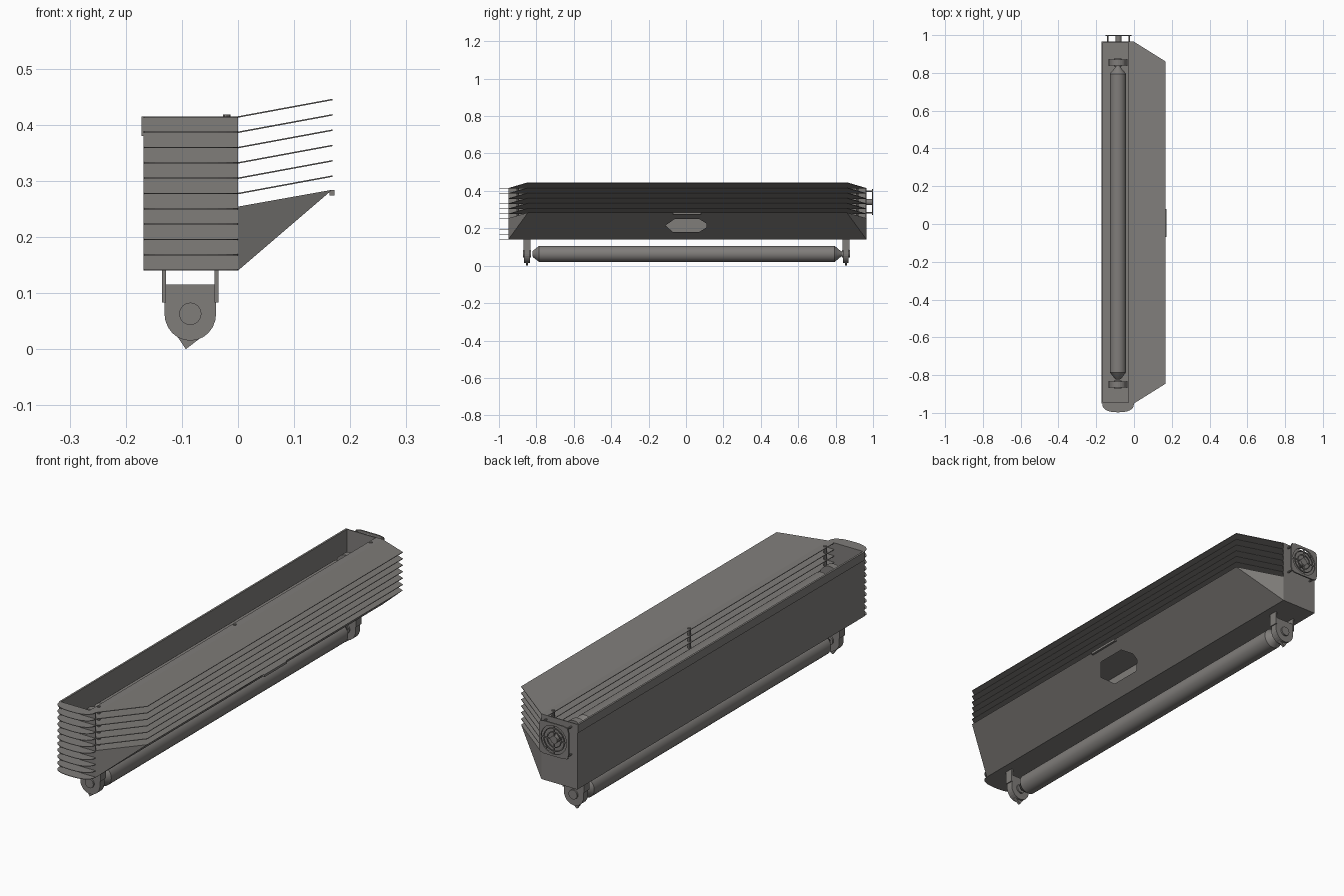
import bpy, bmesh, math
from mathutils import Vector, Matrix

if "Cube" in bpy.data.objects:
    bpy.data.objects.remove(bpy.data.objects["Cube"])

Y0, Y1 = -0.95, 0.965          # body ends
XB, TIP = -0.168, 0.168        # rear wall and louvre tip
Z0, ZM, Z1 = 0.14, 0.254, 0.415
PITCH = 0.0273
TX = -0.085                    # tube axis

grey = bpy.data.materials.new("warm_grey")
grey.diffuse_color = (0.215, 0.205, 0.195, 1)
grey.use_nodes = True
grey.node_tree.nodes["Principled BSDF"].inputs["Base Color"].default_value = grey.diffuse_color


def finish(name, bm, smooth=False):
    bmesh.ops.recalc_face_normals(bm, faces=bm.faces)
    me = bpy.data.meshes.new(name)
    bm.to_mesh(me)
    bm.free()
    me.materials.append(grey)
    ob = bpy.data.objects.new(name, me)
    bpy.context.collection.objects.link(ob)
    if smooth:
        bpy.ops.object.select_all(action='DESELECT')
        ob.select_set(True)
        bpy.context.view_layer.objects.active = ob
        bpy.ops.object.shade_smooth_by_angle(angle=math.radians(35))
    return ob


def box(name, lo, hi):
    lo, hi = Vector(lo), Vector(hi)
    bm = bmesh.new()
    m = Matrix.Translation((lo + hi) / 2) @ Matrix.Diagonal((*(hi - lo), 1))
    bmesh.ops.create_cube(bm, size=1, matrix=m)
    return finish(name, bm)


def prism(name, pts, offset):
    """Extrude a flat outline of 3D points by an offset."""
    bm = bmesh.new()
    f = bm.faces.new([bm.verts.new(p) for p in pts])
    r = bmesh.ops.extrude_face_region(bm, geom=[f])
    bmesh.ops.translate(bm, vec=offset,
                        verts=[v for v in r["geom"] if isinstance(v, bmesh.types.BMVert)])
    if f.is_valid and len(bm.faces) == len(pts) + 1:
        bm.faces.new([v for v in f.verts])
    return finish(name, bm)


def lathe_y(name, cx, cz, profile, n=28):
    """Revolve (y, radius) pairs about a line along y."""
    bm = bmesh.new()
    rings = [[bm.verts.new((cx + r * math.cos(2 * math.pi * i / n), y,
                            cz + r * math.sin(2 * math.pi * i / n))) for i in range(n)]
             for y, r in profile]
    for a, b in zip(rings, rings[1:]):
        for i in range(n):
            j = (i + 1) % n
            bm.faces.new((a[i], a[j], b[j], b[i]))
    bm.faces.new(rings[0])
    bm.faces.new(rings[-1])
    return finish(name, bm, True)


def ring(name, cx, cz, y0, y1, outer, inner, n=32):
    """Flat ring in the xz plane; outer and inner give the radius by angle."""
    bm = bmesh.new()
    loops = []
    for fn, y in ((outer, y0), (outer, y1), (inner, y1), (inner, y0)):
        loops.append([bm.verts.new((cx + fn(t) * math.cos(t), y, cz + fn(t) * math.sin(t)))
                      for t in (2 * math.pi * i / n for i in range(n))])
    for a, b in zip(loops, loops[1:] + loops[:1]):
        for i in range(n):
            j = (i + 1) % n
            bm.faces.new((a[i], a[j], b[j], b[i]))
    return finish(name, bm)


# Trough: lower block, rear wall, end walls, rim strip
box("lower_body", (XB, Y0, Z0), (0, Y1, ZM))
box("rear_wall", (XB, Y0, ZM), (XB + 0.004, Y1, Z1))
box("front_end_wall", (XB, Y0, ZM), (0, Y0 + 0.004, Z1))
box("back_end_wall", (XB, Y1 - 0.004, ZM), (0, Y1, Z1))
box("rear_rim_strip", (XB - 0.004, Y0, 0.38), (XB, Y1, Z1))

# Sloping louvre blades along the right side
for k in range(6):
    z = Z1 - k * PITCH
    plan = [(-0.03, Y0 + 0.005, z), (0, Y0, z), (TIP, Y0 + 0.105, z + 0.031),
            (TIP, Y1 - 0.105, z + 0.031), (0, Y1, z), (-0.03, Y1 - 0.005, z)]
    bm = bmesh.new()
    top = [bm.verts.new(p) for p in plan]
    low = [bm.verts.new((x, y, zz - 0.0025)) for x, y, zz in plan]
    for s in (top, low):
        bm.faces.new((s[0], s[1], s[4], s[5]))
        bm.faces.new((s[1], s[2], s[3], s[4]))
    for i in range(6):
        j = (i + 1) % 6
        bm.faces.new((top[i], top[j], low[j], low[i]))
    finish(f"louvre_blade_{k + 1}", bm)

# Tie rods through the blades
for k, y in enumerate((-0.9, 0.007, 0.915)):
    bm = bmesh.new()
    bmesh.ops.create_cone(bm, cap_ends=True, segments=10, radius1=0.007, radius2=0.007,
                          depth=0.164, matrix=Matrix.Translation((-0.02, y, 0.336)))
    finish(f"tie_rod_{k + 1}", bm, True)

# Wedge under the blades: top sheet and triangular ends
a0, a1 = (0, Y0, Z0), (0, Y1, Z0)
b0, b1 = (0, Y0, ZM), (0, Y1, ZM)
t0, t1 = (TIP, Y0 + 0.105, 0.284), (TIP, Y1 - 0.105, 0.284)
bm = bmesh.new()
for f in ((b0, t0, t1, b1), (a0, t0, b0), (a1, b1, t1)):
    bm.faces.new([bm.verts.new(p) for p in f])
bmesh.ops.remove_doubles(bm, verts=bm.verts, dist=1e-5)
finish("wedge_shell", bm)

# Wedge underside with its central opening
bm = bmesh.new()
hole = [(-0.11, .215), (-0.06, .25), (0.07, .25), (0.11, .225), (0.11, .205), (0.07, .18), (-0.07, .18)]
hole = [((z - Z0) / 0.144 * TIP, y, z) for y, z in hole]
for loop in ((a0, a1, t1, t0), hole):
    vs = [bm.verts.new(p) for p in loop]
    for i, v in enumerate(vs):
        bm.edges.new((v, vs[(i + 1) % len(vs)]))
bmesh.ops.triangle_fill(bm, edges=bm.edges[:], use_beauty=True)
finish("wedge_underside", bm)
box("wedge_tip_lip", (0.163, -0.07, 0.274), (0.172, 0.08, 0.284))

# Rounded fins stacked on the front end
for k in range(11):
    z = Z0 + k * 0.0273
    pts = []
    for i in range(13):
        t = math.pi * i / 12
        c, s = math.cos(t), math.sin(t)
        pts.append((-0.084 + 0.084 * math.copysign(abs(c) ** 0.8, c),
                    Y0 - 0.047 * s ** 0.8 if s > 1e-6 else Y0, z))
    prism(f"front_fin_{k + 1}", pts, (0, 0, 0.002))

# Tubes below and inside, with end holders
for name, zc, up in (("lower", 0.063, 1), ("upper", 0.325, -1)):
    lathe_y(name + "_tube", TX, zc,
            [(-0.822, 0.012), (-0.815, 0.02), (-0.785, 0.043), (0.795, 0.043),
             (0.822, 0.02), (0.835, 0.012)])
    for side, yc in (("front", -0.85), ("back", 0.855)):
        # half-round plate
        pts = [(TX - 0.046, yc - 0.015, zc + up * 0.052)]
        for i in range(13):
            t = math.pi * (1 + i / 12)
            pts.append((TX + 0.046 * math.cos(t), yc - 0.015,
                        zc + up * 0.048 * math.sin(t)))
        pts.append((TX + 0.046, yc - 0.015, zc + up * 0.052))
        prism(f"{name}_{side}_holder", pts, (0, 0.03, 0))
        # socket collar
        lathe_y(f"{name}_{side}_socket", TX, zc, [(yc - 0.022, 0.02), (yc + 0.022, 0.02)], 16)
        # side struts to the body
        for sx in (-1, 1):
            zs = sorted((zc + up * 0.02, zc + up * 0.08))
            xs = sorted((TX + sx * 0.043, TX + sx * 0.05))
            box(f"{name}_{side}_strut", (xs[0], yc - 0.018, zs[0]), (xs[1], yc + 0.018, zs[1]))
# drip points under the lower holders
for side, yc in (("front", -0.85), ("back", 0.855)):
    prism(f"{side}_drip_point", [(TX - 0.025, yc - 0.006, 0.025), (TX - 0.008, yc - 0.006, 0),
                                 (TX + 0.025, yc - 0.006, 0.025)], (0, 0.012, 0))

# Fan grille standing off the back end
FX, FZ = -0.082, 0.34


def square(t):
    return 0.069 / (abs(math.cos(t)) ** 10 + abs(math.sin(t)) ** 10) ** 0.1


ring("fan_frame", FX, FZ, 0.994, 1.0, square, lambda t: 0.06)
for k, r in enumerate((0.05, 0.034)):
    ring(f"fan_grille_ring_{k + 1}", FX, FZ, 0.995, 0.999, lambda t: r, lambda t: r - 0.004)
lathe_y("fan_hub", FX, FZ, [(0.966, 0.016), (0.999, 0.016)], 20)
for k in range(2):
    h = (0.061, 0.0025) if k else (0.0025, 0.061)
    box(f"fan_spoke_{k + 1}", (FX - h[0], 0.995, FZ - h[1]), (FX + h[0], 0.998, FZ + h[1]))
for sx in (-1, 1):
    for sz in (-1, 1):
        lathe_y("fan_standoff", FX + sx * 0.058, FZ + sz * 0.058,
                [(Y1 - 0.002, 0.004), (0.996, 0.004)], 8)
